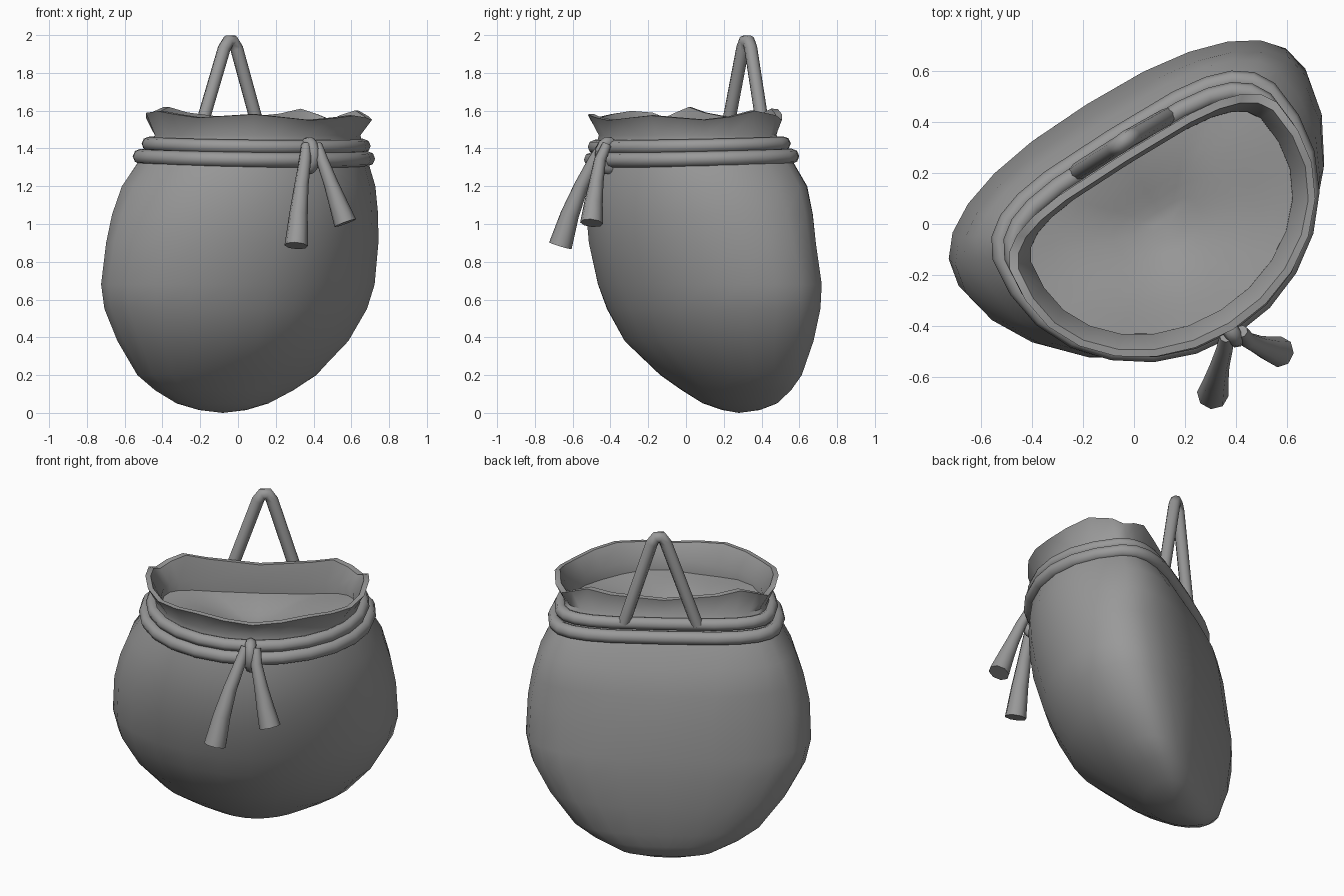
import bpy, bmesh, math
from mathutils import Vector, Matrix

cube = bpy.data.objects.get("Cube")
if cube:
    bpy.data.objects.remove(cube, do_unlink=True)

SEG = 24
TURN = Matrix.Rotation(math.radians(32), 4, 'Z')   # the pouch is turned on its axis

grey = bpy.data.materials.new("plain_grey")
grey.use_nodes = True
colour = (0.32, 0.32, 0.32, 1)
grey.diffuse_color = colour
grey.node_tree.nodes["Principled BSDF"].inputs["Base Color"].default_value = colour


def power(x, n):
    return math.copysign(abs(x) ** (2 / n), x)


def section(z, w, back, front):
    """Rounded D outline: flat towards the back, bowed towards the front."""
    k = min(max((z - 0.95) / 0.45, 0), 1)
    mid = 0.09 + 0.02 * k
    wide = front + 0.65 * (back - front)
    pts = []
    for i in range(SEG):
        t = math.tau * i / SEG
        c, s = math.cos(t), math.sin(t)
        n = 2.4 + 1.3 * k if s > 0 else 1.8 + 0.2 * k
        depth = back - wide if s > 0 else wide - front
        pts.append(TURN @ Vector((mid + w * power(c, n), wide + depth * power(s, n), z)))
    return pts


def finish(obj, angle=50):
    obj.data.materials.append(grey)
    bpy.ops.object.select_all(action='DESELECT')
    obj.select_set(True)
    bpy.context.view_layer.objects.active = obj
    bpy.ops.object.shade_smooth_by_angle(angle=math.radians(angle))


def loft(name, rings, first=None, last=None):
    bm = bmesh.new()
    loops = [[bm.verts.new(p) for p in r] for r in rings]
    for a, b in zip(loops, loops[1:]):
        for i in range(SEG):
            j = (i + 1) % SEG
            bm.faces.new((a[i], a[j], b[j], b[i]))
    for pole, loop, flip in ((first, loops[0], True), (last, loops[-1], False)):
        if pole is not None:
            tip = bm.verts.new(pole)
            for i in range(SEG):
                pair = (loop[i], loop[(i + 1) % SEG])
                bm.faces.new((*(pair[::-1] if flip else pair), tip))
    mesh = bpy.data.meshes.new(name)
    bm.to_mesh(mesh)
    bm.free()
    obj = bpy.data.objects.new(name, mesh)
    bpy.context.collection.objects.link(obj)
    finish(obj)


def tube(name, points, radius, closed=False, widths=None):
    curve = bpy.data.curves.new(name, 'CURVE')
    curve.dimensions = '3D'
    curve.bevel_depth = radius
    curve.bevel_resolution = 2
    curve.use_fill_caps = not closed
    line = curve.splines.new('POLY')
    line.points.add(len(points) - 1)
    for i, p in enumerate(points):
        line.points[i].co = (*p, 1)
        line.points[i].radius = widths[i] if widths else 1
    line.use_cyclic_u = closed
    obj = bpy.data.objects.new(name, curve)
    bpy.context.collection.objects.link(obj)
    bpy.ops.object.select_all(action='DESELECT')
    obj.select_set(True)
    bpy.context.view_layer.objects.active = obj
    bpy.ops.object.convert(target='MESH')
    finish(bpy.context.object)


def scallop(ring):
    """Wavy edge for the mouth, wavier at the back and a little higher on one side."""
    for i, p in enumerate(ring):
        wave = 0.028 if i < SEG / 2 else 0.013
        p.z += wave * math.cos(6 * math.tau * i / SEG) - 0.025 * p.x + 0.02 * p.y
    return ring


# Sack: height, half width, back, front
levels = [(0.015, 0.14, 0.35, 0.2), (0.05, 0.27, 0.41, 0.10), (0.12, 0.41, 0.44, 0.00),
          (0.2, 0.53, 0.46, -0.11), (0.38, 0.675, 0.49, -0.32), (0.55, 0.77, 0.495, -0.41),
          (0.68, 0.8, 0.495, -0.465), (0.9, 0.79, 0.47, -0.53), (1.05, 0.76, 0.445, -0.55),
          (1.2, 0.71, 0.405, -0.555), (1.33, 0.635, 0.33, -0.535), (1.42, 0.585, 0.285, -0.515),
          (1.47, 0.57, 0.245, -0.5)]
rings = [section(*lv) for lv in levels]
rings.append(scallop(section(1.58, 0.628, 0.255, -0.555)))
rings.append(scallop(section(1.582, 0.598, 0.225, -0.525)))
rings.append(section(1.47, 0.54, 0.21, -0.465))
rings.append(section(1.38, 0.54, 0.21, -0.465))
loft("sack", rings, first=TURN @ Vector((0.08, 0.28, 0)))

# Contents: lumpy surface with a hollow in the middle
hollow = TURN @ Vector((0.1, -0.06, 0))
fill = []
for f in (1, 0.85, 0.7, 0.55, 0.4, 0.25, 0.12):
    ring = section(1.415, 0.54 * f, -0.08 + 0.29 * f, -0.08 - 0.385 * f)
    for p in ring:
        far = (p.xy - hollow.xy).length
        p.z += 0.015 * math.sin(9 * p.x) * math.cos(8 * p.y) - 0.11 * math.exp(-(far / 0.22) ** 2)
    fill.append(ring)
centre = sum(fill[-1], Vector()) / SEG
loft("contents", fill, last=centre)

# Drawstring wrapped twice around the neck
for name, z, w, back, front, r in (("lower_cord", 1.352, 0.625, 0.325, -0.54, 0.04),
                                   ("upper_cord", 1.42, 0.59, 0.285, -0.525, 0.037)):
    path = section(z, w, back, front)
    for p in path:
        p.z += 0.025 * (TURN.inverted() @ p).y
    tube(name, path, r, closed=True)

# Knot: upright loop gripping both cords
knot = []
for i in range(14):
    t = math.tau * i / 14
    knot.append(TURN @ Vector((0.1, -0.55 + 0.045 * math.cos(t), 1.362 + 0.07 * math.sin(t))))
tube("knot", knot, 0.032, closed=True)

# Flared cord ends
tube("long_tail", [(0.36, -0.44, 1.42), (0.355, -0.485, 1.34), (0.335, -0.555, 1.2),
                   (0.32, -0.615, 1.05), (0.308, -0.665, 0.885)],
     0.032, widths=[0.8, 1, 1.2, 1.55, 1.95])
tube("short_tail", [(0.42, -0.42, 1.42), (0.445, -0.455, 1.34), (0.49, -0.475, 1.22),
                    (0.53, -0.49, 1.11), (0.568, -0.5, 1.005)],
     0.032, widths=[0.8, 1, 1.2, 1.55, 1.9])

# Hanging loop on the back
tube("hanging_loop", [(-0.22, 0.205, 1.43), (-0.073, 0.3, 1.93), (-0.052, 0.312, 1.967),
                      (-0.028, 0.332, 1.967), (-0.007, 0.343, 1.93), (0.13, 0.42, 1.43)], 0.035)
